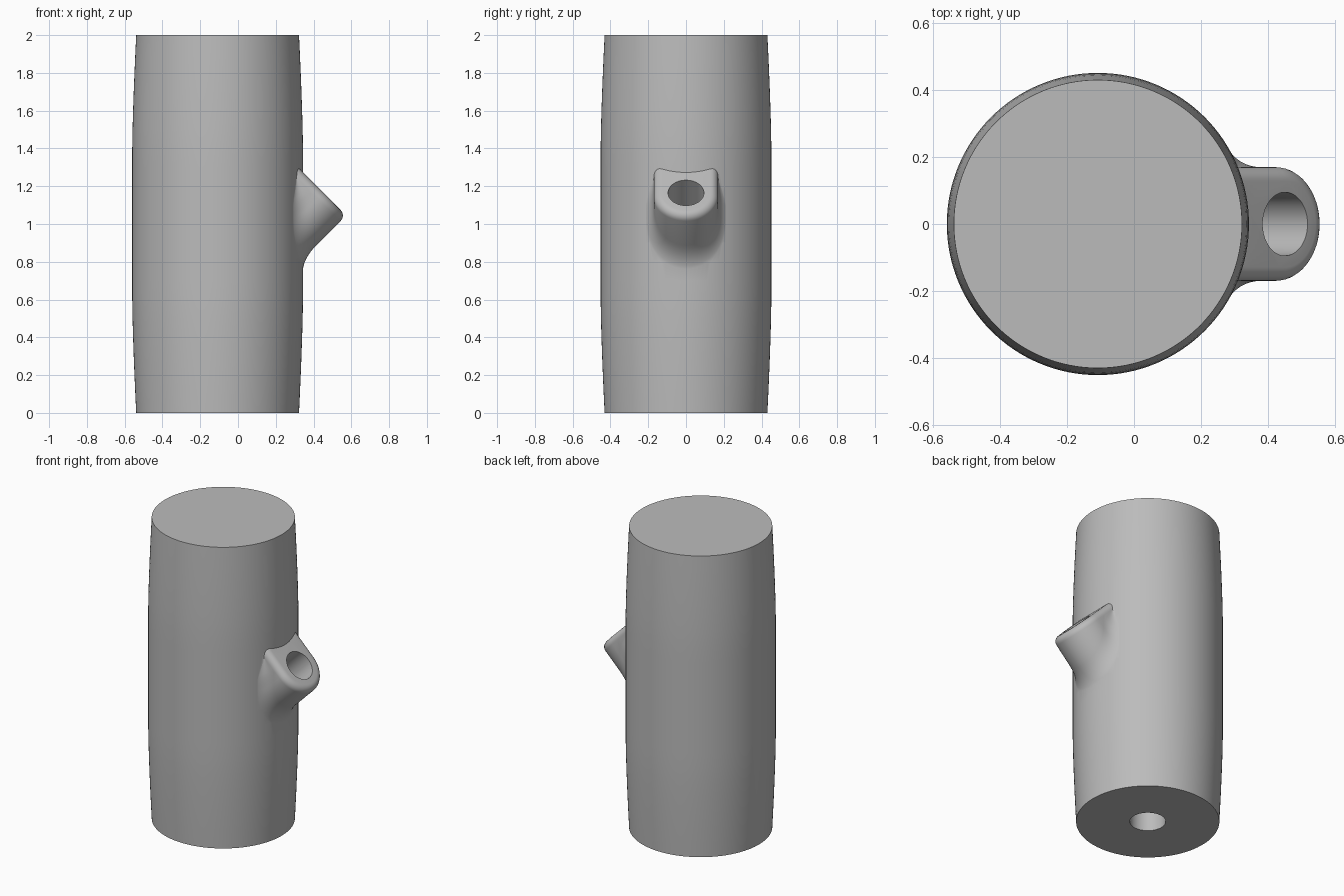
import bpy, bmesh
from math import sin, cos, pi, sqrt
from mathutils import Vector, Matrix

if "Cube" in bpy.data.objects:
    bpy.data.objects.remove(bpy.data.objects["Cube"])

CX, BODY_R = -0.108, 0.452
AXIS = Vector((1, 0, 1)).normalized()      # direction the spout points
UP = Vector((-1, 0, 1)).normalized()       # "up" inside the spout's end face
SIDE = Vector((0, 1, 0))
MOUTH = Vector((0.452, 0, 1.165))
SPOUT_R, ROUND = 0.17, 0.041

grey = bpy.data.materials.new("plain grey")
grey.use_nodes = True
COLOUR = (0.5, 0.5, 0.5, 1)
grey.diffuse_color = COLOUR
grey.node_tree.nodes["Principled BSDF"].inputs["Base Color"].default_value = COLOUR


def loft(name, rings):
    """Closed solid through rings of equal point count."""
    bm = bmesh.new()
    vs = [[bm.verts.new(p) for p in ring] for ring in rings]
    n = len(vs[0])
    for a, b in zip(vs, vs[1:]):
        for i in range(n):
            j = (i + 1) % n
            bm.faces.new((a[i], a[j], b[j], b[i]))
    bm.faces.new(vs[0])
    bm.faces.new(vs[-1])
    bmesh.ops.remove_doubles(bm, verts=bm.verts, dist=1e-5)
    bmesh.ops.recalc_face_normals(bm, faces=bm.faces)
    me = bpy.data.meshes.new(name)
    bm.to_mesh(me)
    bm.free()
    me.materials.append(grey)
    ob = bpy.data.objects.new(name, me)
    bpy.context.collection.objects.link(ob)
    return ob


def circle(centre, u, v, r, n):
    return [centre + r * (u * cos(2 * pi * i / n) + v * sin(2 * pi * i / n)) for i in range(n)]


# barrel body, straight in the middle and slightly drawn in at both ends
X, Y, Z = Vector((1, 0, 0)), Vector((0, 1, 0)), Vector((0, 0, 1))
rings = []
for i in range(21):
    z = i / 10
    t = max(0, abs(z - 1) - 0.4) / 0.6
    rings.append(circle(Vector((CX, 0, z)), X, Y, BODY_R - 0.021 * t ** 1.4, 128))
body = loft("bottle_body", rings)


# U-shaped spout outline: (offset in end face, outward normal)
def outline(inset):
    r, pts = SPOUT_R - inset, []
    for i in range(12):
        pts.append((UP * 0.3 * (1 - i / 12) + SIDE * r, SIDE))
    for i in range(33):
        d = SIDE * cos(pi * i / 32) - UP * sin(pi * i / 32)
        pts.append((d * r, d))
    for i in range(1, 13):
        pts.append((UP * 0.3 * i / 12 - SIDE * r, -SIDE))
    return pts


# spout: rounded rim, straight wall, then a fillet running out onto the body
rings = []
for k in range(7):
    a = pi / 2 * k / 6
    depth = AXIS * ROUND * (1 - cos(a))
    rings.append([MOUTH + o - depth for o, n in outline(ROUND * (1 - sin(a)))])
STEPS = 8
flare = [[] for _ in range(STEPS + 2)]
for o, n in outline(0):
    p = MOUTH + o
    surface_x = CX + sqrt(BODY_R ** 2 - p.y ** 2)
    s = max((p.x - surface_x) * sqrt(2), ROUND)
    d = min(0.1, s - ROUND)
    hit = p - AXIS * s
    radial = Vector((hit.x - CX, hit.y, 0)).normalized()
    tangent = (n - radial * n.dot(radial)).normalized()
    end = hit + tangent * d * 0.75
    if d > 0:
        flat = Vector((end.x - CX, end.y, 0)).normalized() * (BODY_R - 0.002)
        end = Vector((CX + flat.x, flat.y, end.z))
    start = hit + AXIS * d
    for k in range(STEPS + 1):
        t = k / STEPS
        flare[k].append(start * (1 - t) ** 2 + hit * 2 * t * (1 - t) + end * t * t)
    flare[-1].append(hit - AXIS * 0.12)
spout = loft("spout", rings + flare)

# bores: up from the base, and down the spout to meet it
base_bore = loft("base_bore", [circle(Vector((CX, 0, z)), X, Y, 0.108, 64) for z in (-0.1, 0.65)])
spout_bore = loft("spout_bore", [circle(MOUTH + AXIS * t, SIDE, UP, 0.095, 64) for t in (0.1, -0.8)])

bpy.context.view_layer.objects.active = body
for ob, op in ((spout, "UNION"), (base_bore, "DIFFERENCE"), (spout_bore, "DIFFERENCE")):
    mod = body.modifiers.new(ob.name, "BOOLEAN")
    mod.operation, mod.object, mod.solver = op, ob, "EXACT"
    bpy.ops.object.modifier_apply(modifier=mod.name)
    bpy.data.objects.remove(ob)

bpy.ops.object.select_all(action="DESELECT")
body.select_set(True)
bpy.ops.object.shade_smooth_by_angle(angle=0.6)
